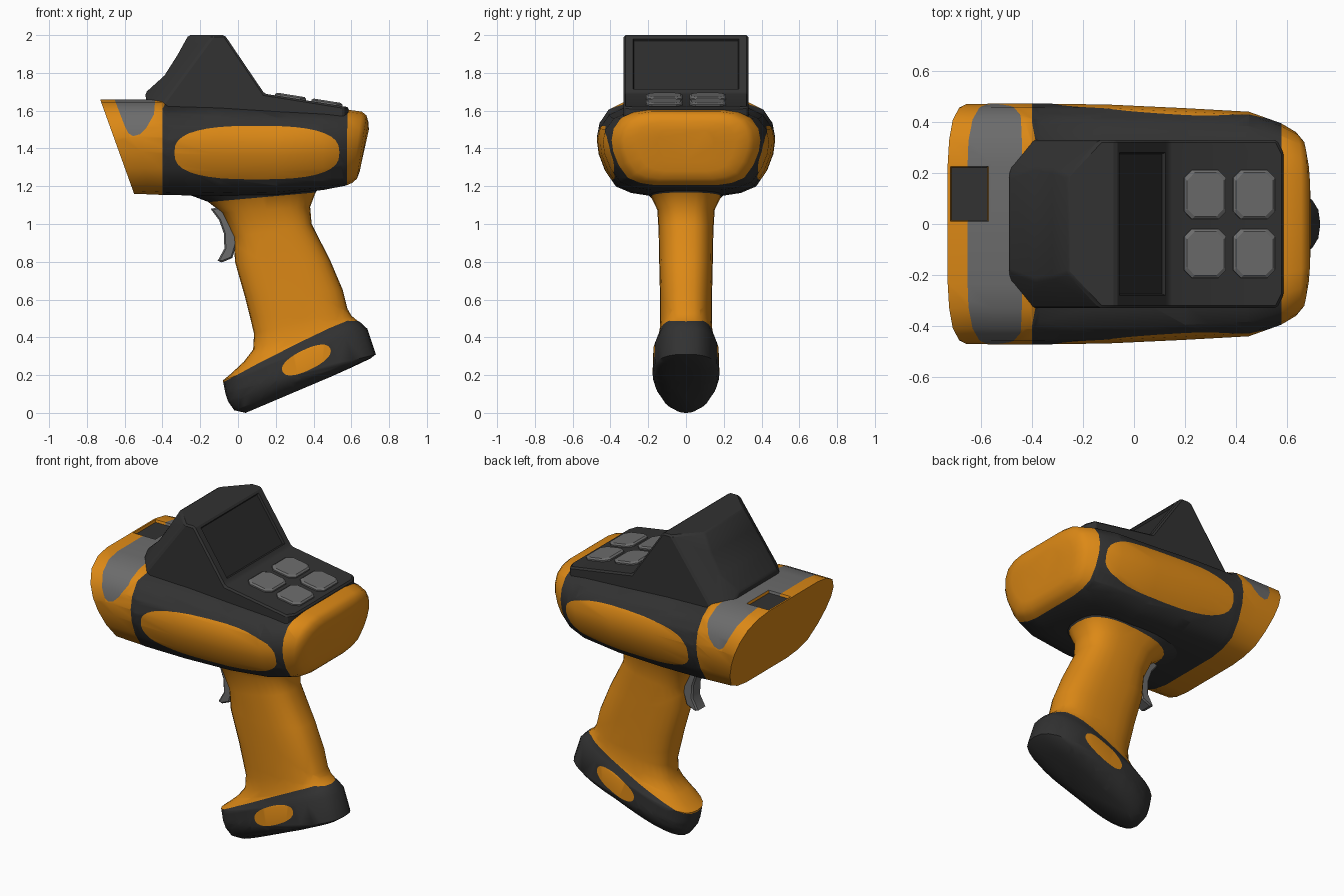
import bpy, bmesh, math
from mathutils import Vector, Matrix

if "Cube" in bpy.data.objects:
    bpy.data.objects.remove(bpy.data.objects["Cube"])

def material(name, rgb):
    m = bpy.data.materials.new(name)
    m.diffuse_color = (*rgb, 1)
    m.use_nodes = True
    m.node_tree.nodes["Principled BSDF"].inputs["Base Color"].default_value = m.diffuse_color
    return m

ORANGE, DARK, GRAY, SCREEN = range(4)
MATS = [material("orange shell", (0.72, 0.25, 0.008)), material("dark rubber", (0.032, 0.032, 0.032)),
        material("gray plastic", (0.15, 0.15, 0.15)), material("screen glass", (0.025, 0.025, 0.025))]

def finish(name, bm, angle=40):
    me = bpy.data.meshes.new(name)
    bm.to_mesh(me)
    bm.free()
    for m in MATS:
        me.materials.append(m)
    ob = bpy.data.objects.new(name, me)
    bpy.context.collection.objects.link(ob)
    bpy.ops.object.select_all(action='DESELECT')
    ob.select_set(True)
    bpy.context.view_layer.objects.active = ob
    bpy.ops.object.shade_smooth_by_angle(angle=math.radians(angle))
    return ob

def loft(rings, mi):
    """Skin closed rings of points and cap both ends."""
    bm = bmesh.new()
    rows = [[bm.verts.new(p) for p in r] for r in rings]
    n = len(rows[0])
    for a, b in zip(rows, rows[1:]):
        for i in range(n):
            bm.faces.new((a[i], a[(i + 1) % n], b[(i + 1) % n], b[i]))
    bm.faces.new(rows[0][::-1])
    bm.faces.new(rows[-1])
    bmesh.ops.recalc_face_normals(bm, faces=bm.faces[:])
    for f in bm.faces:
        f.material_index = mi
    return bm

def paint(bm, poly, mi, axes=(0, 2), faces=None):
    """Cut a convex counter-clockwise outline into the surface and colour its inside."""
    faces = list(faces or bm.faces)
    for a, b in zip(poly, poly[1:] + poly[:1]):
        co, no = Vector((0, 0, 0)), Vector((0, 0, 0))
        co[axes[0]], co[axes[1]] = a
        no[axes[0]], no[axes[1]] = a[1] - b[1], b[0] - a[0]
        no.normalize()
        edges = list({e for f in faces for e in f.edges})
        verts = list({v for f in faces for v in f.verts})
        r = bmesh.ops.bisect_plane(bm, geom=verts + edges + faces, dist=1e-5, plane_co=co, plane_no=no)
        faces = [g for g in r["geom"] if isinstance(g, bmesh.types.BMFace)
                 and (g.calc_center_median() - co).dot(no) > 0]
    for f in faces:
        f.material_index = mi
    return faces

def oval(cx, cz, a, b, tilt=0, power=2.0, n=36):
    pts = []
    for i in range(n):
        t = 2 * math.pi * i / n
        c, s = math.cos(t), math.sin(t)
        u = a * math.copysign(abs(c) ** (2 / power), c)
        v = b * math.copysign(abs(s) ** (2 / power), s)
        pts.append((cx + u * math.cos(tilt) - v * math.sin(tilt), cz + u * math.sin(tilt) + v * math.cos(tilt)))
    return pts

def prism(profile, hw, mi):
    return loft([[(x, y, z) for x, z in profile] for y in (-hw, hw)], mi)

# scanner body: slanted cross-sections (x top, x bottom, z top, z bottom, half width)
half = [(0.5, 1), (0.7, 0.97), (0.87, 0.89), (0.97, 0.75), (1, 0.6), (0.98, 0.45), (0.91, 0.27), (0.79, 0.1),
        (0.62, 0.03), (0.42, 0)]
outline = [(0, 1)] + half + [(0, 0)] + [(-y, t) for y, t in reversed(half)]
sections = [(-0.73, -0.55, 1.66, 1.16, 0.47), (-0.56, -0.47, 1.66, 1.157, 0.472),
            (-0.40, -0.40, 1.66, 1.154, 0.472), (-0.37, -0.37, 1.637, 1.153, 0.472),
            (-0.1, -0.1, 1.63, 1.15, 0.468), (0.2, 0.2, 1.615, 1.155, 0.454),
            (0.45, 0.45, 1.605, 1.18, 0.44), (0.58, 0.57, 1.605, 1.203, 0.395),
            (0.655, 0.605, 1.595, 1.218, 0.36), (0.68, 0.63, 1.575, 1.24, 0.33),
            (0.69, 0.645, 1.54, 1.28, 0.26), (0.693, 0.655, 1.5, 1.33, 0.15)]
body = loft([[(xb + (xt - xb) * t, y * w, zb + (zt - zb) * t) for y, t in outline]
             for xt, xb, zt, zb, w in sections], ORANGE)
window = [min(body.faces, key=lambda f: f.calc_center_median().x)]
bmesh.ops.inset_region(body, faces=window, thickness=0.014, depth=0)
bmesh.ops.inset_region(body, faces=window, thickness=0.006, depth=-0.015)
window[0].material_index = DARK
outer = [f for f in body.faces if f is not window[0]
         and not (f.normal.x < -0.8 and f.calc_center_median().x < -0.5)]
paint(body, [(-0.48, 1.1), (0.575, 1.1), (0.58, 1.7), (-0.4, 1.7), (-0.4, 1.61), (-0.46, 1.5),
             (-0.505, 1.41), (-0.52, 1.34), (-0.5, 1.2)], DARK, faces=outer)
sides = lambda: [f for f in body.faces if abs(f.normal.y) > 0.2 and -0.5 < f.calc_center_median().x < 0.6
                 and f.material_index == DARK]
paint(body, oval(0.1, 1.378, 0.437, 0.142, -0.0, 2.7), ORANGE, faces=sides())
paint(body, [(-0.555, 1.465), (-0.52, 1.475), (-0.485, 1.51), (-0.445, 1.58), (-0.435, 1.7), (-0.66, 1.7),
             (-0.65, 1.65), (-0.6, 1.52), (-0.58, 1.48)], GRAY,
      faces=[f for f in body.faces if f.material_index == ORANGE and f.calc_center_median().x < -0.3
             and f.normal.x > -0.7])
finish("scanner_body", body)

# display housing with chamfered back corners
housing = prism([(-0.48, 1.56), (0.58, 1.56), (0.588, 1.618), (0.14, 1.69), (-0.07, 2.0), (-0.262, 2.0),
                 (-0.32, 1.895), (-0.39, 1.785), (-0.49, 1.695)], 0.33, DARK)
for s in (-1, 1):
    a = Vector((-0.49, 0.18 * s, 1.7))
    back = (Vector((-0.35, 0.33 * s, 1.7)) - a).cross(Vector((-0.28, 0.17 * s, 2.0)) - a)
    back = back if back.x < 0 else -back
    for co, no in ((a, back), (Vector((0.56, 0.33 * s, 1.6)), Vector((2, s, 0)))):
        r = bmesh.ops.bisect_plane(housing, geom=housing.verts[:] + housing.edges[:] + housing.faces[:],
                                   dist=1e-5, plane_co=co, plane_no=no.normalized(), clear_outer=True)
        bmesh.ops.contextual_create(housing, geom=[g for g in r["geom_cut"] if isinstance(g, bmesh.types.BMEdge)])
bmesh.ops.recalc_face_normals(housing, faces=housing.faces[:])
bmesh.ops.bevel(housing, geom=[e for e in housing.edges if len(e.link_faces) == 2
                               and e.calc_face_angle(0) > 0.45 and max(v.co.z for v in e.verts) > 1.6],
                offset=0.01, segments=1, affect='EDGES')
for f in housing.faces:
    f.material_index = DARK
housing.normal_update()
slope = Vector((0.31, 0, 0.21)).normalized()
front = max((f for f in housing.faces if f.normal.dot(slope) > 0.99), key=lambda f: f.calc_area())
# recessed screen
screen = paint(housing, [(-0.28, 1.715), (0.28, 1.715), (0.28, 1.98), (-0.28, 1.98)], SCREEN, (1, 2), [front])
bmesh.ops.inset_region(housing, faces=screen, thickness=0.008, depth=-0.012)
finish("display_housing", housing, 25)

# keypad
tilt = math.atan2(0.072, 0.448)
for i, x in enumerate((0.278, 0.47)):
    for j, y in enumerate((-0.115, 0.115)):
        def key_ring(a, b, z, c=0.03):
            return [(sx * u, sy * v, z) for sx, sy, first in ((1, 1, 0), (-1, 1, 1), (-1, -1, 0), (1, -1, 1))
                    for u, v in (((a, b - c), (a - c, b)) if not first else ((a - c, b), (a, b - c)))]
        key = loft([key_ring(0.083, 0.096, -0.01), key_ring(0.083, 0.096, 0.008),
                    key_ring(0.073, 0.086, 0.016)], GRAY)
        key.transform(Matrix.Translation((x, y, 1.69 - 0.161 * (x - 0.14))) @ Matrix.Rotation(tilt, 4, 'Y'))
        finish(f"key_{i}_{j}", key, 20)

# grip: rings spanning front point to back point (x, z, x, z, half width)
grip_rings = [(-0.30, 1.17, 0.44, 1.21, 0.23), (-0.16, 1.118, 0.41, 1.165, 0.185),
              (-0.085, 1.06, 0.382, 1.09, 0.152), (-0.022, 0.93, 0.39, 1.0, 0.145),
              (-0.016, 0.8, 0.487, 0.81, 0.142), (0.037, 0.614, 0.555, 0.65, 0.138),
              (0.085, 0.42, 0.58, 0.55, 0.137), (0.08, 0.335, 0.6, 0.515, 0.14),
              (0.03, 0.27, 0.63, 0.49, 0.148), (-0.04, 0.205, 0.65, 0.478, 0.16),
              (-0.08, 0.172, 0.685, 0.445, 0.174), (-0.067, 0.105, 0.73, 0.31, 0.177),
              (-0.052, 0.06, 0.70, 0.287, 0.165), (-0.02, 0.014, 0.6, 0.24, 0.13), (0.04, 0.0, 0.5, 0.195, 0.08)]
unit = oval(0, 0, 1, 1, 0, 2.6, 28)
grip = loft([[((x0 + x1) / 2 + u * (x1 - x0) / 2, v * w, (z0 + z1) / 2 + u * (z1 - z0) / 2) for u, v in unit]
             for x0, z0, x1, z1, w in grip_rings], ORANGE)
paint(grip, [(-0.4, 1.094), (0.6, 1.184), (0.6, 1.4), (-0.4, 1.4)], DARK)
foot = paint(grip, [(-0.1, -0.1), (0.8, -0.1), (0.8, 0.4), (0.66, 0.484), (0.58, 0.488), (0.487, 0.45),
                    (0.33, 0.375), (0.1, 0.258), (-0.1, 0.15)], DARK)
paint(grip, oval(0.362, 0.28, 0.14, 0.054, math.radians(26), 2.3), ORANGE,
      faces=[f for f in foot if abs(f.normal.y) > 0.3])
finish("grip", grip, 50)

# trigger
trigger = prism([(-0.145, 1.08), (-0.1, 1.02), (-0.075, 0.95), (-0.072, 0.87), (-0.108, 0.805), (-0.085, 0.797),
                 (-0.03, 0.82), (0.0, 0.92), (-0.03, 1.02), (-0.1, 1.09)], 0.042, GRAY)
bmesh.ops.bevel(trigger, geom=[e for e in trigger.edges if abs(e.verts[0].co.y - e.verts[1].co.y) < 1e-4],
                offset=0.008, segments=1, affect='EDGES')
for f in trigger.faces:
    f.material_index = GRAY
finish("trigger", trigger, 35)
